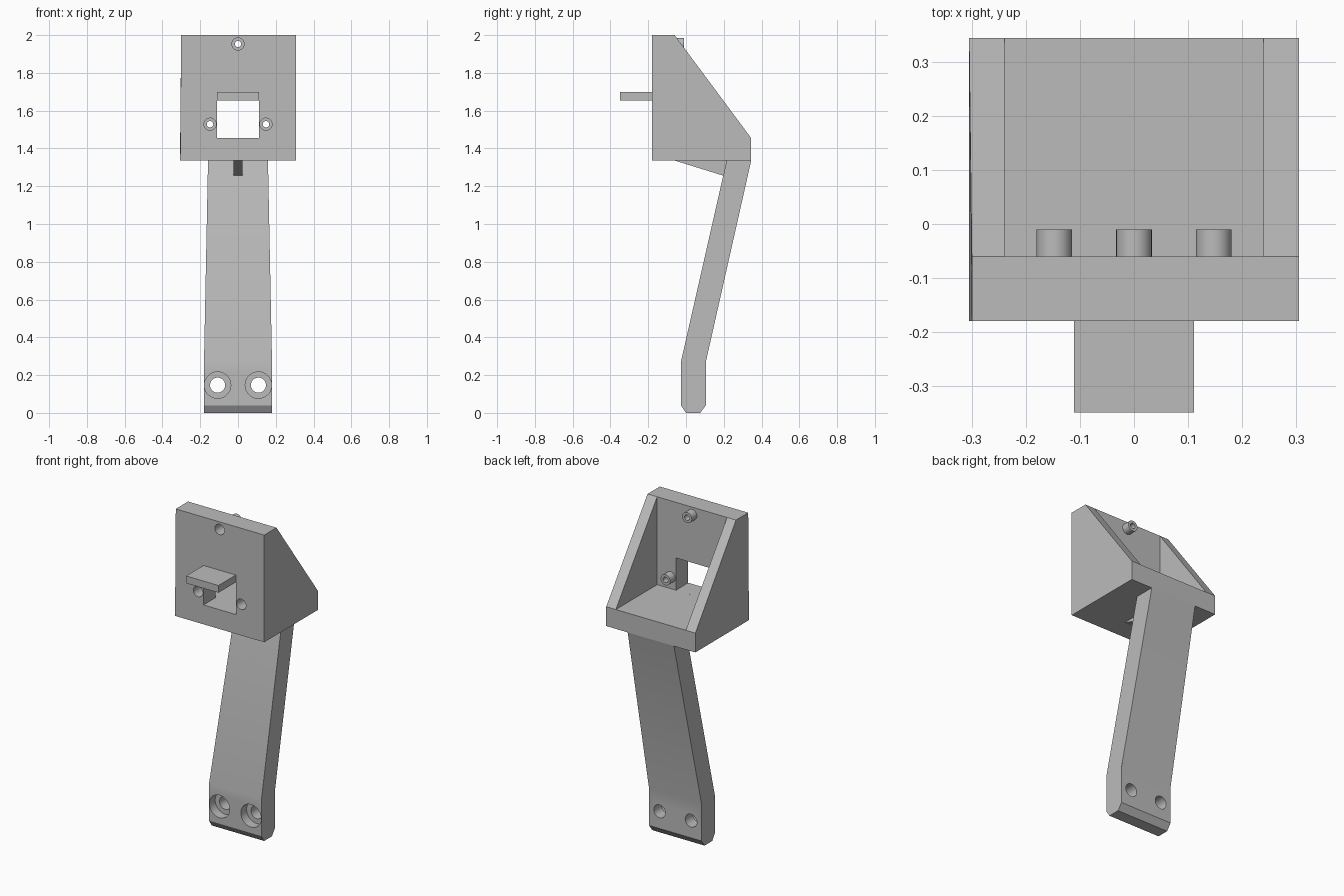
import bpy, bmesh, math
from mathutils import Matrix, Vector

default = bpy.data.objects.get("Cube")
if default:
    bpy.data.objects.remove(default, do_unlink=True)

GREY = (0.5, 0.5, 0.5, 1)
mat = bpy.data.materials.new("plain grey")
mat.use_nodes = True
mat.diffuse_color = GREY
mat.node_tree.nodes["Principled BSDF"].inputs["Base Color"].default_value = GREY


def finish(name, bm):
    bmesh.ops.recalc_face_normals(bm, faces=bm.faces)
    mesh = bpy.data.meshes.new(name)
    bm.to_mesh(mesh)
    bm.free()
    mesh.materials.append(mat)
    obj = bpy.data.objects.new(name, mesh)
    bpy.context.collection.objects.link(obj)
    return obj


def extrude_side(name, profile, half_width):
    """Side outline in (y, z), extruded across x; half_width may depend on z."""
    bm = bmesh.new()
    width = half_width if callable(half_width) else lambda z: half_width
    left, right = [[bm.verts.new((s * width(z), y, z)) for y, z in profile] for s in (1, -1)]
    bm.faces.new(left)
    bm.faces.new(right[::-1])
    for i in range(len(profile)):
        j = (i + 1) % len(profile)
        bm.faces.new((left[i], right[i], right[j], left[j]))
    return finish(name, bm)


def box(name, x, y0, y1, z0, z1):
    return extrude_side(name, [(y0, z0), (y1, z0), (y1, z1), (y0, z1)], x)


def peg(name, x, z, radius, y0, y1):
    """Cylinder running front to back."""
    bm = bmesh.new()
    place = Matrix.Translation((x, (y0 + y1) / 2, z)) @ Matrix.Rotation(math.pi / 2, 4, "X")
    bmesh.ops.create_cone(bm, cap_ends=True, segments=32, radius1=radius,
                          radius2=radius, depth=y1 - y0, matrix=place)
    return finish(name, bm)


def combine(obj, other, operation):
    mod = obj.modifiers.new("shape", "BOOLEAN")
    mod.operation = operation
    mod.solver = "EXACT"
    mod.object = other
    bpy.ops.object.select_all(action="DESELECT")
    bpy.context.view_layer.objects.active = obj
    obj.select_set(True)
    bpy.ops.object.modifier_apply(modifier=mod.name)
    bpy.data.objects.remove(other, do_unlink=True)


# Wedge-shaped housing, its right wall leaning in slightly
housing = extrude_side("housing", [(-0.18, 1.335), (0.345, 1.335), (0.345, 1.455),
                                   (-0.06, 2), (-0.18, 2)], 0.306)
for v in housing.data.vertices:
    if v.co.x < 0 and v.co.z > 1.9:
        v.co.x += 0.005

# Open pocket and front window
combine(housing, box("pocket_cutter", 0.24, -0.06, 0.6, 1.455, 2.2), "DIFFERENCE")
combine(housing, box("window_cutter", 0.111, -0.3, 0.0, 1.4551, 1.655), "DIFFERENCE")

# Three screw bosses, counterbored from the front
for x, z in ((0, 1.953), (-0.148, 1.528), (0.148, 1.528)):
    combine(housing, peg("boss", x, z, 0.033, -0.09, -0.01), "UNION")
    combine(housing, peg("bore_cutter", x, z, 0.0325, -0.3, -0.1), "DIFFERENCE")
    combine(housing, peg("hole_cutter", x, z, 0.017, -0.3, 0.1), "DIFFERENCE")

# Shelf over the window
shelf = box("shelf", 0.111, -0.35, -0.17, 1.655, 1.7)

# Leaning arm with a chamfered foot, tapering towards the top
arm = extrude_side("arm", [(0, 0), (0.075, 0), (0.105, 0.04), (0.105, 0.27),
                           (0.345, 1.335), (0.215, 1.335), (-0.027, 0.27), (-0.027, 0.04)],
                   lambda z: 0.18 - 0.02 * max(0, z - 0.27))
for x in (-0.108, 0.108):
    combine(arm, peg("bore_cutter", x, 0.147, 0.07, -0.2, 0.03), "DIFFERENCE")
    combine(arm, peg("hole_cutter", x, 0.147, 0.04, -0.2, 0.3), "DIFFERENCE")

# Rib bracing the arm under the housing
rib = extrude_side("rib", [(-0.06, 1.336), (0.2, 1.255), (0.24, 1.3), (0.24, 1.336)], 0.025)

# Crisp flats, smooth round walls
for obj in (housing, shelf, arm, rib):
    bpy.ops.object.select_all(action="DESELECT")
    bpy.context.view_layer.objects.active = obj
    obj.select_set(True)
    bpy.ops.object.shade_smooth_by_angle(angle=math.radians(30))
